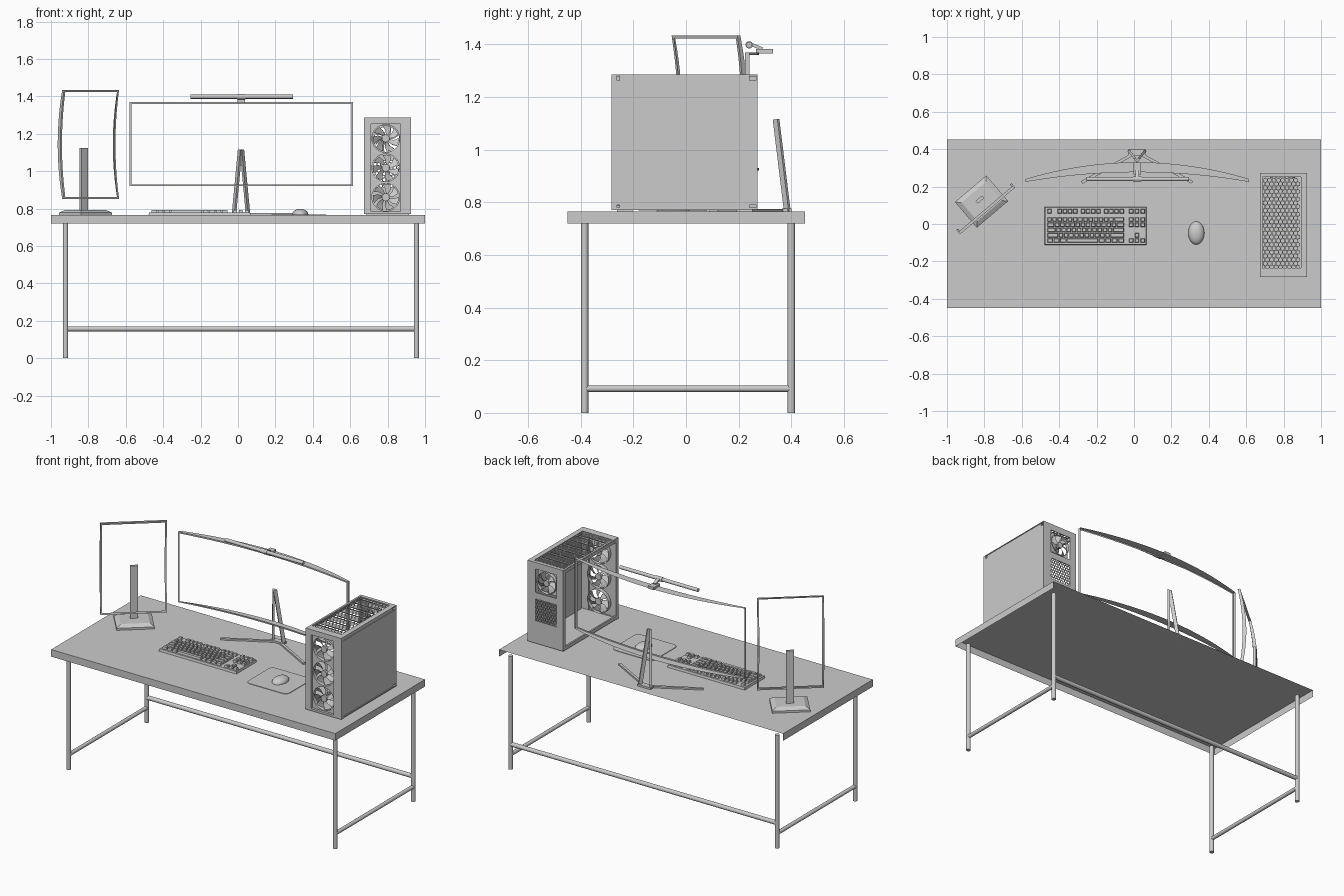
import bpy, bmesh, math
from mathutils import Vector, Matrix

if "Cube" in bpy.data.objects:
    bpy.data.objects.remove(bpy.data.objects["Cube"])

DESK = 0.765

def finish(bm, name, smooth=False, thick=0, recalc=True):
    if recalc:
        bmesh.ops.recalc_face_normals(bm, faces=bm.faces)
    me = bpy.data.meshes.new(name)
    bm.to_mesh(me); bm.free()
    ob = bpy.data.objects.new(name, me)
    bpy.context.collection.objects.link(ob)
    if thick:
        m = ob.modifiers.new("thickness", 'SOLIDIFY'); m.thickness = thick; m.offset = 0
    if smooth:
        bpy.context.view_layer.objects.active = ob
        ob.select_set(True)
        bpy.ops.object.shade_smooth_by_angle(angle=math.radians(35))
        ob.select_set(False)
    return ob

def box(bm, x0, x1, y0, y1, z0, z1, taper=0, mat=None):
    t = taper
    lo = [(x0, y0, z0), (x1, y0, z0), (x1, y1, z0), (x0, y1, z0)]
    hi = [(x0+t, y0+t, z1), (x1-t, y0+t, z1), (x1-t, y1-t, z1), (x0+t, y1-t, z1)]
    v = [bm.verts.new(mat @ Vector(p) if mat else p) for p in lo + hi]
    for f in ((3, 2, 1, 0), (4, 5, 6, 7), (0, 1, 5, 4), (1, 2, 6, 5), (2, 3, 7, 6), (3, 0, 4, 7)):
        bm.faces.new([v[i] for i in f])

def rod(bm, a, b, r, n=16):
    a, b = Vector(a), Vector(b)
    d = b - a
    m = Matrix.Translation((a+b)/2) @ d.to_track_quat('Z', 'Y').to_matrix().to_4x4()
    bmesh.ops.create_cone(bm, cap_ends=True, segments=n, radius1=r, radius2=r, depth=d.length, matrix=m)

def beam(bm, a, b, w, h):
    # rectangular bar between two points
    a, b = Vector(a), Vector(b)
    m = Matrix.Translation(a) @ (b-a).to_track_quat('Z', 'Y').to_matrix().to_4x4()
    box(bm, -w/2, w/2, -h/2, h/2, 0, (b-a).length, mat=m)

def hex_grille(bm, a0, a1, b0, b1, place, r=0.0135):
    dx, dy = r*math.sqrt(3), r*1.5
    for j in range(int((b1-b0)/dy)):
        for i in range(int((a1-a0)/dx - 0.5*(j % 2))):
            ca, cb = a0 + dx*(i+0.5+0.5*(j % 2)), b0 + r + dy*j
            rings = [[bm.verts.new(place(ca+q*math.sin(k*math.pi/3), cb+q*math.cos(k*math.pi/3)))
                      for k in range(6)] for q in (r, r*0.75)]
            for k in range(6):
                l = (k+1) % 6
                bm.faces.new((rings[0][k], rings[0][l], rings[1][l], rings[1][k]))
    bmesh.ops.remove_doubles(bm, verts=bm.verts, dist=1e-4)

def fan_plate(bm, cx, cz, half, r, y, n=32):
    # square plate with a round hole and a short duct
    rings = [[], [], []]
    for k in range(n):
        c, s = math.cos(2*math.pi*k/n), math.sin(2*math.pi*k/n)
        q = half/max(abs(c), abs(s))
        for ring, rad, yy in zip(rings, (q, r, r), (y, y, y+0.025)):
            ring.append(bm.verts.new((cx+rad*c, yy, cz+rad*s)))
    for a, b in zip(rings, rings[1:]):
        for k in range(n):
            l = (k+1) % n
            bm.faces.new((a[k], a[l], b[l], b[k]))

def fan_rotor(bm, cx, cz, r, y, n=7):
    rod(bm, (cx, y, cz), (cx, y+0.022, cz), r*0.28)
    for k in range(n):
        rows = []
        for q, sweep in ((0.26, 0), (0.6, 0.1), (0.95, 0.3)):
            row = []
            for t in (0, 0.5, 1):
                a = 2*math.pi*k/n + sweep + t*0.62
                row.append(bm.verts.new((cx+r*q*math.cos(a), y+0.003+0.016*t, cz+r*q*math.sin(a))))
            rows.append(row)
        for a, b in zip(rows, rows[1:]):
            for t in (0, 1):
                bm.faces.new((a[t], a[t+1], b[t+1], b[t]))

def monitor_frame(name, mat, hu, hv, sag_f, sag_b, edge, bez, n=24):
    # open curved surround: local x along the curve, z across, y backwards
    bm = bmesh.new()
    V = lambda u, d, v: bm.verts.new(mat @ Vector((u, d, v)))
    front = lambda u: sag_f*(1-(u/hu)**2)
    back = lambda u: edge + (sag_b-edge)*(1-(u/hu)**2)
    us = [-hu+2*hu*i/n for i in range(n+1)]
    for s in (-1, 1):
        strip = [[V(u, front(u), s*(hv-bez)), V(u, front(u), s*hv), V(u, back(u), s*hv)] for u in us]
        for a, b in zip(strip, strip[1:]):
            for k in (0, 1):
                bm.faces.new((a[k], b[k], b[k+1], a[k+1]))
        u1, u0 = s*hu, s*(hu-bez)
        cols = [[V(u0, front(u0), z), V(u1, 0, z), V(u1, edge, z)] for z in (-hv, hv)]
        for k in (0, 1):
            bm.faces.new((cols[0][k], cols[0][k+1], cols[1][k+1], cols[1][k]))
    bmesh.ops.remove_doubles(bm, verts=bm.verts, dist=1e-4)
    return finish(bm, name, smooth=True)

# Desk top: open at the back and underneath
bm = bmesh.new()
box(bm, -1, 1, -0.45, 0.452, 0.72, DESK)
bm.faces.ensure_lookup_table()
bmesh.ops.delete(bm, geom=[bm.faces[0], bm.faces[4]], context='FACES')
finish(bm, "desk_top", recalc=False)

# Desk legs and rails
bm = bmesh.new()
for x in (-0.922, 0.954):
    for y in (-0.385, 0.4):
        rod(bm, (x, y, 0), (x, y, 0.72), 0.0138)
    rod(bm, (x, -0.385, 0.092), (x, 0.4, 0.092), 0.012)
rod(bm, (-0.922, 0.4, 0.157), (0.954, 0.4, 0.157), 0.0135)
finish(bm, "desk_frame", smooth=True)

# Wide curved monitor with its stand
monitor_frame("wide_monitor_frame", Matrix.Translation((0.018, 0.225, 1.145)), 0.597, 0.224, 0.052, 0.105, 0.016, 0.009)
bm = bmesh.new()
for s in (-1, 1):
    beam(bm, (0.016+s*0.038, 0.385, DESK), (0.016+s*0.005, 0.342, 1.115), 0.013, 0.022)
    beam(bm, (0.016, 0.385, DESK+0.005), (0.016+s*0.295, 0.222, DESK+0.005), 0.016, 0.01)
box(bm, -0.03, 0.062, 0.365, 0.4, DESK, DESK+0.012)
finish(bm, "wide_monitor_stand")

# Light bar clipped over the wide monitor
bm = bmesh.new()
rod(bm, (-0.255, 0.24, 1.398), (0.294, 0.24, 1.398), 0.011)
beam(bm, (0.018, 0.24, 1.403), (0.018, 0.29, 1.383), 0.02, 0.012)
box(bm, -0.004, 0.038, 0.265, 0.33, 1.365, 1.382)
rod(bm, (-0.005, 0.24, 1.398), (0.04, 0.24, 1.398), 0.014)
finish(bm, "light_bar", smooth=True)

# Upright side monitor, turned towards the seat
ang = math.atan2(0.25, 0.295)
turn = Matrix.Rotation(ang, 4, 'Z')
upright = Matrix.Translation((-0.783, 0.07, 1.143)) @ turn @ Matrix.Rotation(math.pi/2, 4, 'Y')
monitor_frame("upright_monitor_frame", upright, 0.291, 0.193, 0.03, 0.052, 0.015, 0.011)
bm = bmesh.new()
m = Matrix.Translation((-0.815, 0.12, 0)) @ turn
box(bm, -0.11, 0.11, -0.09, 0.09, DESK, DESK+0.013, mat=m)
box(bm, -0.11, 0.11, -0.09, 0.09, DESK+0.013, DESK+0.028, 0.025, m)
box(bm, -0.023, 0.023, 0.005, 0.023, DESK+0.02, 1.125, mat=m)
finish(bm, "upright_monitor_stand")

# Keyboard
bm = bmesh.new()
box(bm, -0.478, 0.067, -0.112, 0.092, DESK, DESK+0.015, 0.003)
finish(bm, "keyboard_body")
bm = bmesh.new()
U = 0.0276
def key(x, y, w=1):
    box(bm, x+0.002, x+w*U-0.002, y-0.012, y+0.012, DESK+0.012, DESK+0.028, 0.003)
rows = [[1]*13+[2], [1.5]+[1]*12+[1.5], [1.75]+[1]*11+[2.25], [2.25]+[1]*10+[2.75],
        [1.25]*3+[6.25]+[1.25]*4]
for r, row in enumerate(rows):
    x = -0.466
    for w in row:
        key(x, 0.024-r*0.028, w)
        x += w*U
for k in range(13):
    key(-0.466 + U*(k + (1 if k else 0) + 0.5*max(0, (k-1)//4)), 0.068)
for k in range(3):
    x = -0.029 + k*0.031
    for y in (0.068, 0.024, -0.004, -0.088):
        key(x, y)
key(0.002, -0.06)
finish(bm, "keyboard_keys")

# Mouse and pad
bm = bmesh.new()
bmesh.ops.create_uvsphere(bm, u_segments=24, v_segments=16, radius=1)
for v in bm.verts:
    v.co = (0.333+0.043*v.co.x, -0.048+0.062*v.co.y, DESK+0.004+max(-0.002, 0.029*v.co.z))
finish(bm, "mouse", smooth=True)
bm = bmesh.new()
ring = []
for c, (sx, sy) in enumerate(((1, 1), (-1, 1), (-1, -1), (1, -1))):
    for k in range(6):
        a = math.pi/2*(c + k/5)
        ring.append(bm.verts.new((0.325+sx*0.115+0.03*math.cos(a), -0.05+sy*0.1+0.03*math.sin(a), DESK+0.001)))
f = bm.faces.new(ring)
ext = bmesh.ops.extrude_face_region(bm, geom=[f])
bmesh.ops.translate(bm, vec=(0, 0, 0.003), verts=[g for g in ext['geom'] if isinstance(g, bmesh.types.BMVert)])
finish(bm, "mouse_pad")

# Computer case: side panel, posts, rails and floor; left side is open
X0, X1, Y0, Y1, ZT = 0.674, 0.925, -0.283, 0.272, 1.286
bm = bmesh.new()
box(bm, X1-0.006, X1, Y0, Y1, 0.79, 1.262)
box(bm, X1-0.012, X1-0.004, Y0+0.03, Y1-0.03, 0.77, ZT-0.004)
for y in (Y0, Y1-0.025):
    box(bm, X0, X0+0.012, y, y+0.025, 0.772, ZT-0.006)
box(bm, X0, X0+0.01, Y0, Y1, 0.772, 0.795)
box(bm, X0, X0+0.01, Y0, Y1, ZT-0.025, ZT-0.006)
box(bm, X0, X1, Y0, Y1, 0.772, 0.78)
for y in (Y0+0.02, Y1-0.08):
    box(bm, X0+0.01, X1-0.01, y, y+0.06, DESK, 0.773)
finish(bm, "case_shell")

# Case lid: rim with hexagon mesh
bm = bmesh.new()
zt = ZT-0.005
box(bm, X0, X0+0.012, Y0, Y1, zt, ZT)
box(bm, 0.893, X1, Y0, Y1, zt, ZT)
box(bm, X0, X1, Y0, -0.236, zt, ZT)
box(bm, X0, X1, 0.25, Y1, zt, ZT)
finish(bm, "case_lid_rim")
bm = bmesh.new()
hex_grille(bm, 0.678, 0.897, -0.245, 0.258, lambda a, b: (a, b, ZT-0.003))
finish(bm, "case_lid_mesh", thick=0.003)

# Case front: recessed plate with three fans
bm = bmesh.new()
box(bm, X0, 0.711, Y0, -0.262, 0.772, zt)
box(bm, 0.869, X1, Y0, -0.262, 0.772, zt)
box(bm, X0, X1, Y0, -0.262, 1.253, zt)
box(bm, X0, X1, Y0, -0.262, 0.77, 0.783)
finish(bm, "case_front_frame")
bm, rot = bmesh.new(), bmesh.new()
for k in range(3):
    z = 0.861 + 0.157*k
    fan_plate(bm, 0.79, z, 0.0785, 0.074, -0.268)
    fan_rotor(rot, 0.79, z, 0.074, -0.266)

# Case back: one fan, a vent mesh and plain borders
fan_plate(bm, 0.795, 1.17, 0.075, 0.067, Y1-0.026)
fan_rotor(rot, 0.795, 1.17, 0.067, Y1-0.024)
finish(bm, "case_fan_plates", smooth=True)
finish(rot, "case_fan_rotors", smooth=True)
bm = bmesh.new()
y0 = Y1-0.006
box(bm, X0, 0.72, y0, Y1, 0.775, zt)
box(bm, 0.87, X1, y0, Y1, 0.775, zt)
box(bm, 0.72, 0.87, y0, Y1, 1.245, zt)
box(bm, 0.72, 0.87, y0, Y1, 1.055, 1.095)
box(bm, 0.72, 0.87, y0, Y1, 0.775, 0.915)
finish(bm, "case_back_panel")
bm = bmesh.new()
hex_grille(bm, 0.715, 0.88, 0.91, 1.065, lambda a, b: (a, y0+0.003, b), 0.011)
finish(bm, "case_back_vent", thick=0.003)
